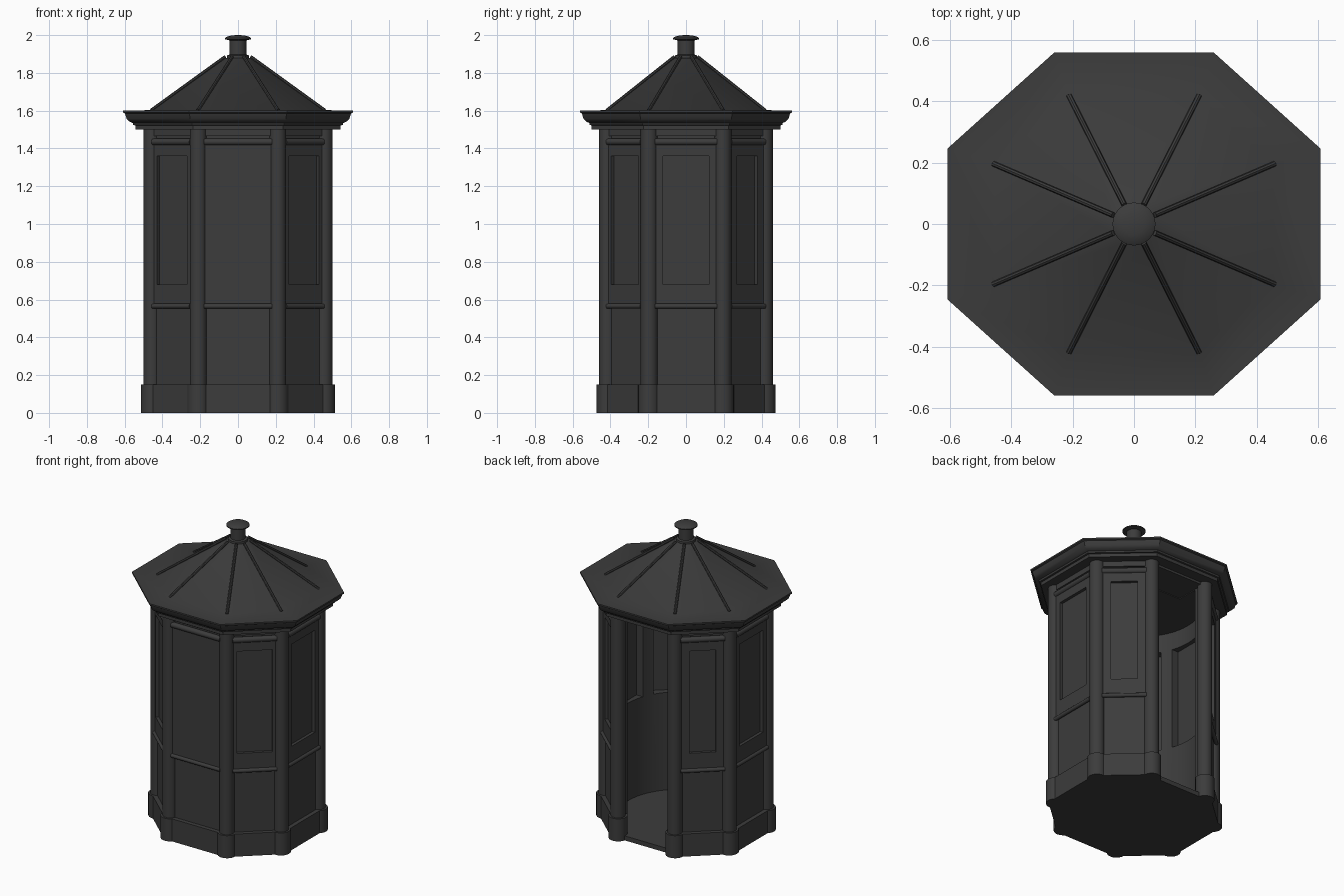
import bpy, bmesh, math
from mathutils import Vector, Matrix

if "Cube" in bpy.data.objects:
    bpy.data.objects.remove(bpy.data.objects["Cube"])

MAT = bpy.data.materials.new("dark_paint")
MAT.diffuse_color = (0.045, 0.045, 0.045, 1)
MAT.use_nodes = True
MAT.node_tree.nodes["Principled BSDF"].inputs["Base Color"].default_value = MAT.diffuse_color

# Plan: octagon of post centres, counter-clockwise; edge i runs from corner i to i+1
A, B = (0.21, 0.415), (0.455, 0.195)
BASE = [Vector(p) for p in ((-A[0], -A[1]), (A[0], -A[1]), (B[0], -B[1]), (B[0], B[1]),
                            (A[0], A[1]), (-A[0], A[1]), (-B[0], B[1]), (-B[0], -B[1]))]
FACES = ["front", "front_right", "right", "back_right", "back", "back_left", "left", "front_left"]
POST_R = 0.045


def edge(i):
    p, q = BASE[i], BASE[(i + 1) % 8]
    t = (q - p).normalized()
    return (p + q) / 2, t, Vector((t.y, -t.x)), (q - p).length


def frame(i):
    c, t, n, _ = edge(i)
    return Matrix(((t.x, n.x, 0, c.x), (t.y, n.y, 0, c.y), (0, 0, 1, 0), (0, 0, 0, 1)))


def ring(d):
    out = []
    for i in range(8):
        a, b = edge(i - 1 if i else 7)[2], edge(i)[2]
        out.append(BASE[i] + (a + b) * d / (1 + a.dot(b)))
    return out


def finish(bm, name, angle=None):
    bmesh.ops.recalc_face_normals(bm, faces=bm.faces)
    me = bpy.data.meshes.new(name)
    bm.to_mesh(me)
    bm.free()
    me.materials.append(MAT)
    ob = bpy.data.objects.new(name, me)
    bpy.context.collection.objects.link(ob)
    if angle:
        smooth(ob, angle)
    return ob


def smooth(ob, angle):
    bpy.ops.object.select_all(action='DESELECT')
    ob.select_set(True)
    bpy.context.view_layer.objects.active = ob
    bpy.ops.object.shade_smooth_by_angle(angle=math.radians(angle))


def boxes(name, m, dims):
    """Boxes (x0, x1, y0, y1, z0, z1) in the local frame m, as one object."""
    bm = bmesh.new()
    for x0, x1, y0, y1, z0, z1 in dims:
        loc = Matrix.Translation(((x0 + x1) / 2, (y0 + y1) / 2, (z0 + z1) / 2))
        bmesh.ops.create_cube(bm, size=1, matrix=m @ loc @ Matrix.Diagonal((x1 - x0, y1 - y0, z1 - z0, 1)))
    return finish(bm, name)


def rod(name, p, q, r, seg=16):
    p, q = Vector(p), Vector(q)
    m = Matrix.Translation((p + q) / 2) @ (q - p).to_track_quat('Z', 'Y').to_matrix().to_4x4()
    bm = bmesh.new()
    bmesh.ops.create_cone(bm, cap_ends=True, segments=seg, radius1=r, radius2=r,
                          depth=(q - p).length, matrix=m)
    return finish(bm, name, 40)


def loft(name, rings, angle=None):
    """Skin a list of (2D points, z) rings and cap both ends."""
    bm = bmesh.new()
    vs = [[bm.verts.new((p[0], p[1], z)) for p in pts] for pts, z in rings]
    n = len(vs[0])
    for a, b in zip(vs, vs[1:]):
        for i in range(n):
            bm.faces.new((a[i], a[(i + 1) % n], b[(i + 1) % n], b[i]))
    bm.faces.new(vs[0])
    bm.faces.new(vs[-1])
    return finish(bm, name, angle)


def circle(rx, ry=None, n=32):
    ry = ry or rx
    return [(rx * math.cos(k * math.tau / n), ry * math.sin(k * math.tau / n)) for k in range(n)]


def cut(ob, cutter):
    mod = ob.modifiers.new("cut", 'BOOLEAN')
    mod.operation, mod.object, mod.solver = 'DIFFERENCE', cutter, 'EXACT'
    bpy.context.view_layer.objects.active = ob
    bpy.ops.object.modifier_apply(modifier=mod.name)
    bpy.data.objects.remove(cutter)


# Floor slab and hollow wall shell with a round interior
loft("floor", [(ring(0.012), 0), (ring(0.012), 0.03)])
wall = loft("wall", [(ring(0.012), 0.03), (ring(0.012), 1.5)])
cut(wall, loft("room_cutter", [(circle(0.425, 0.395, 64), 0.02), (circle(0.425, 0.395, 64), 1.48)]))

# Open doorway at the back
cut(wall, boxes("door_cutter", frame(4), [(-0.18, 0.18, -0.2, 0.2, 0.0, 1.485)]))

# Faces: plinth, rails, upper panel or window frame with glass
Z0, Z1, W0, W1 = 0.57, 1.43, 0.68, 1.36
for i, side in enumerate(FACES):
    if side == "back":
        continue
    m, length = frame(i), edge(i)[3]
    h = length / 2
    boxes(side + "_plinth", m, [(-h, h, -0.01, 0.04, 0, 0.15)])
    boxes(side + "_frieze", m, [(-h, h, 0, 0.025, 1.465, 1.505)])
    g = h - 0.03
    for label, z, r, d in (("dado_rail", 0.565, 0.013, 0.027), ("top_rail", 1.435, 0.018, 0.022)):
        rod(f"{side}_{label}", m @ Vector((-g, d, z)), m @ Vector((g, d, z)), r, 12)
    if side == "front":
        boxes("front_panel", m, [(-g, g, 0, 0.026, Z0, Z1)])
        continue
    w = 0.1225 if side in ("left", "right") else 0.1075 if "front" in side else 0.08
    cut(wall, boxes("window_cutter", m, [(-w, w, -0.15, 0.1, W0, W1)]))
    boxes(side + "_window_frame", m, [(-g, -w, 0, 0.026, Z0, Z1), (w, g, 0, 0.026, Z0, Z1),
                                      (-w, w, 0, 0.026, Z0, W0), (-w, w, 0, 0.026, W1, Z1)])
    boxes(side + "_glass", m, [(-w, w, -0.004, 0.006, W0, W1)])
smooth(wall, 20)

# Corner posts with thicker feet
for i, p in enumerate(BASE):
    rod(f"post_{i}", (p.x, p.y, 0.1), (p.x, p.y, 1.51), POST_R, 24)
    rod(f"post_foot_{i}", (p.x, p.y, 0), (p.x, p.y, 0.15), 0.058, 24)

# Cornice: plan blends from the post octagon (t=0) to the eave octagon (t=1)
def plan(t):
    out = []
    for p in BASE:
        dx, dy = (0.05, 0.145) if abs(p.x) < 0.3 else (0.153, 0.052)
        out.append((p.x + math.copysign(dx * t, p.x), p.y + math.copysign(dy * t, p.y)))
    return out


PROFILE = [(0.0, 1.50), (0.58, 1.50), (0.58, 1.522), (0.65, 1.524), (0.67, 1.535), (0.78, 1.542),
           (0.88, 1.557), (0.94, 1.585), (1.0, 1.59), (1.0, 1.60)]
loft("cornice", [(plan(t), z) for t, z in PROFILE], 30)

# Roof: flat brim rising to an eight-sided cone, with ribs on the hips
APEX = 0.15
top = [p * APEX for p in BASE]
loft("roof", [(plan(1), 1.60), (plan(0), 1.603), (top, 1.88)], 40)
for i, p in enumerate(BASE):
    rod(f"roof_rib_{i}", (p.x * 1.01, p.y * 1.01, 1.602), (p.x * APEX, p.y * APEX, 1.885), 0.009, 8)

# Chimney finial with a domed cap
loft("finial", [(circle(0.062), 1.85), (circle(0.058), 1.893), (circle(0.045), 1.897), (circle(0.045), 1.98)], 40)
loft("finial_cap", [(circle(0.045), 1.972), (circle(0.07), 1.978), (circle(0.07), 1.984),
                    (circle(0.058), 1.992), (circle(0.035), 1.998), (circle(0.008), 2.0)], 40)
